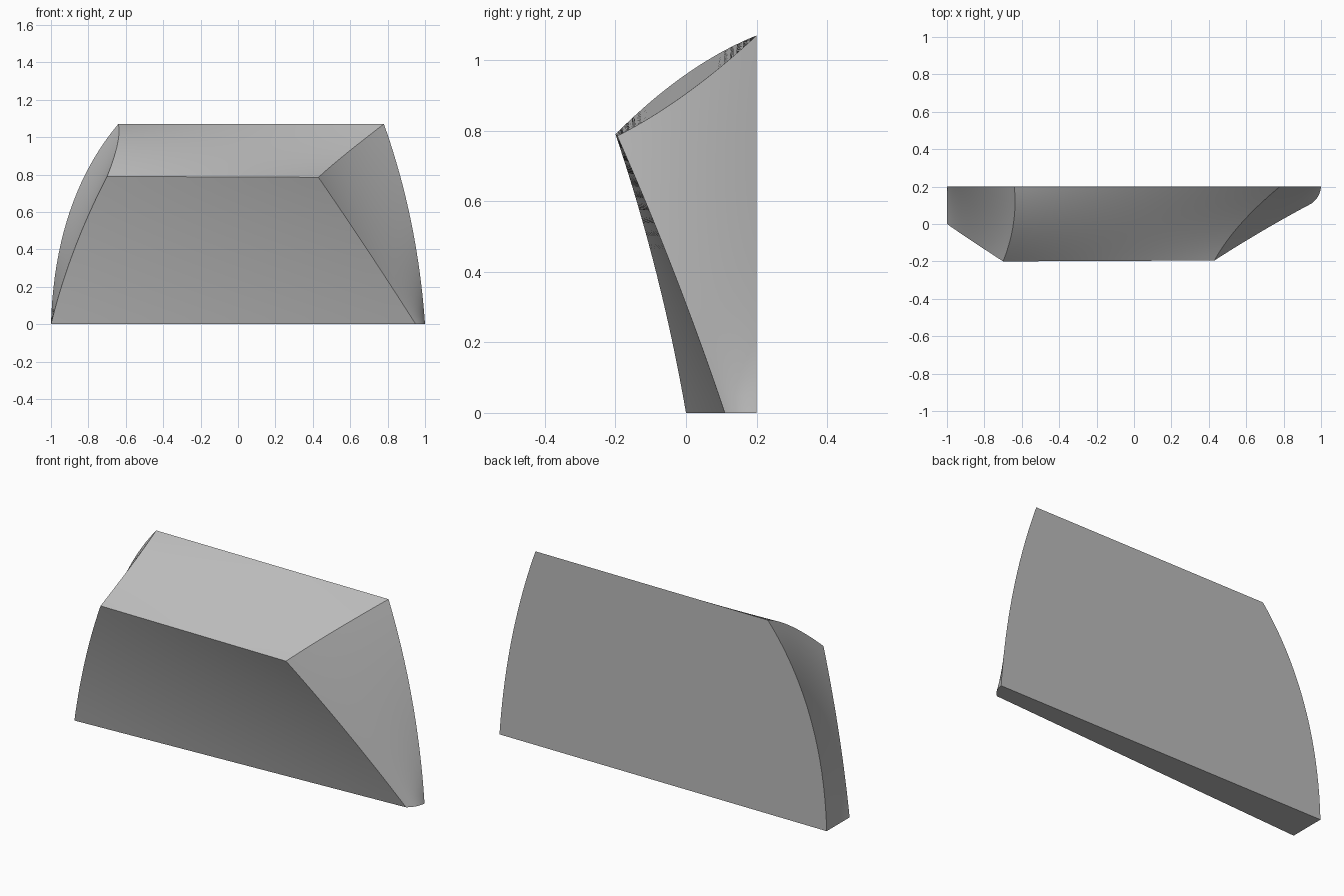
import bpy, bmesh, math
from mathutils import Vector

N = 20  # segments along each edge

cube = bpy.data.objects.get("Cube")
if cube:
    bpy.data.objects.remove(cube, do_unlink=True)

grey = bpy.data.materials.new("mid_grey")
grey.use_nodes = True
colour = (0.5, 0.5, 0.5, 1)
grey.diffuse_color = colour
grey.node_tree.nodes["Principled BSDF"].inputs["Base Color"].default_value = colour


def edge(a, b, mid=None):
    """Points of a quadratic curve from a to b that passes through mid."""
    a, b = Vector(a), Vector(b)
    mid = Vector(mid) if mid else (a + b) / 2
    ctrl = mid * 2 - (a + b) / 2
    return [a * (1 - t) ** 2 + ctrl * 2 * t * (1 - t) + b * t * t
            for t in (i / N for i in range(N + 1))]


def patch(bm, low, high, start, end):
    """Smooth surface between low/high edges, closed by start/end edges."""
    grid = []
    for j in range(N + 1):
        v = j / N
        row = []
        for i in range(N + 1):
            u = i / N
            p = low[i] * (1 - v) + high[i] * v + start[j] * (1 - u) + end[j] * u
            p -= (low[0] * (1 - u) + low[N] * u) * (1 - v)
            p -= (high[0] * (1 - u) + high[N] * u) * v
            row.append(bm.verts.new(p))
        grid.append(row)
    for j in range(N):
        for i in range(N):
            bm.faces.new((grid[j][i], grid[j][i + 1],
                          grid[j + 1][i + 1], grid[j + 1][i]))


# Corners of the back and the front
back_low_r, back_low_l = (-1, 0.2, 0), (1, 0.2, 0)
back_top_r, back_top_l = (-0.64, 0.2, 1.07), (0.78, 0.2, 1.07)
front_low_r, front_low_l = (-1, 0, 0), (0.95, 0.11, 0)
ridge_r, ridge_l = (-0.7, -0.2, 0.79), (0.43, -0.195, 0.785)

# Edges between the corners
back_bottom = edge(back_low_r, back_low_l)
back_top = edge(back_top_r, back_top_l)
back_r = edge(back_low_r, back_top_r, (-0.9, 0.2, 0.6))
back_l = edge(back_low_l, back_top_l, (0.925, 0.2, 0.55))
front_bottom = edge(front_low_r, front_low_l)
ridge = edge(ridge_r, ridge_l)
front_r = edge(front_low_r, ridge_r, (-0.875, -0.085, 0.4))
front_l = edge(front_low_l, ridge_l, (0.69, -0.035, 0.4))
roof_r = edge(ridge_r, back_top_r, (-0.645, 0, 0.96))
roof_l = edge(ridge_l, back_top_l, (0.57, 0, 0.905))
foot_r = edge(front_low_r, back_low_r)
foot_l = edge(front_low_l, back_low_l, (0.985, 0.15, 0))

# Six faces of the block
bm = bmesh.new()
patch(bm, back_bottom, back_top, back_r, back_l)
patch(bm, front_bottom, ridge, front_r, front_l)
patch(bm, ridge, back_top, roof_r, roof_l)
patch(bm, front_bottom, back_bottom, foot_r, foot_l)
patch(bm, foot_r, roof_r, front_r, back_r)
patch(bm, foot_l, roof_l, front_l, back_l)
bmesh.ops.remove_doubles(bm, verts=bm.verts, dist=0.0005)
bmesh.ops.recalc_face_normals(bm, faces=bm.faces)

mesh = bpy.data.meshes.new("curved_block")
bm.to_mesh(mesh)
bm.free()
mesh.materials.append(grey)
block = bpy.data.objects.new("curved_block", mesh)
bpy.context.collection.objects.link(block)
bpy.ops.object.select_all(action="DESELECT")
block.select_set(True)
bpy.context.view_layer.objects.active = block
bpy.ops.object.shade_smooth_by_angle(angle=math.radians(20))
